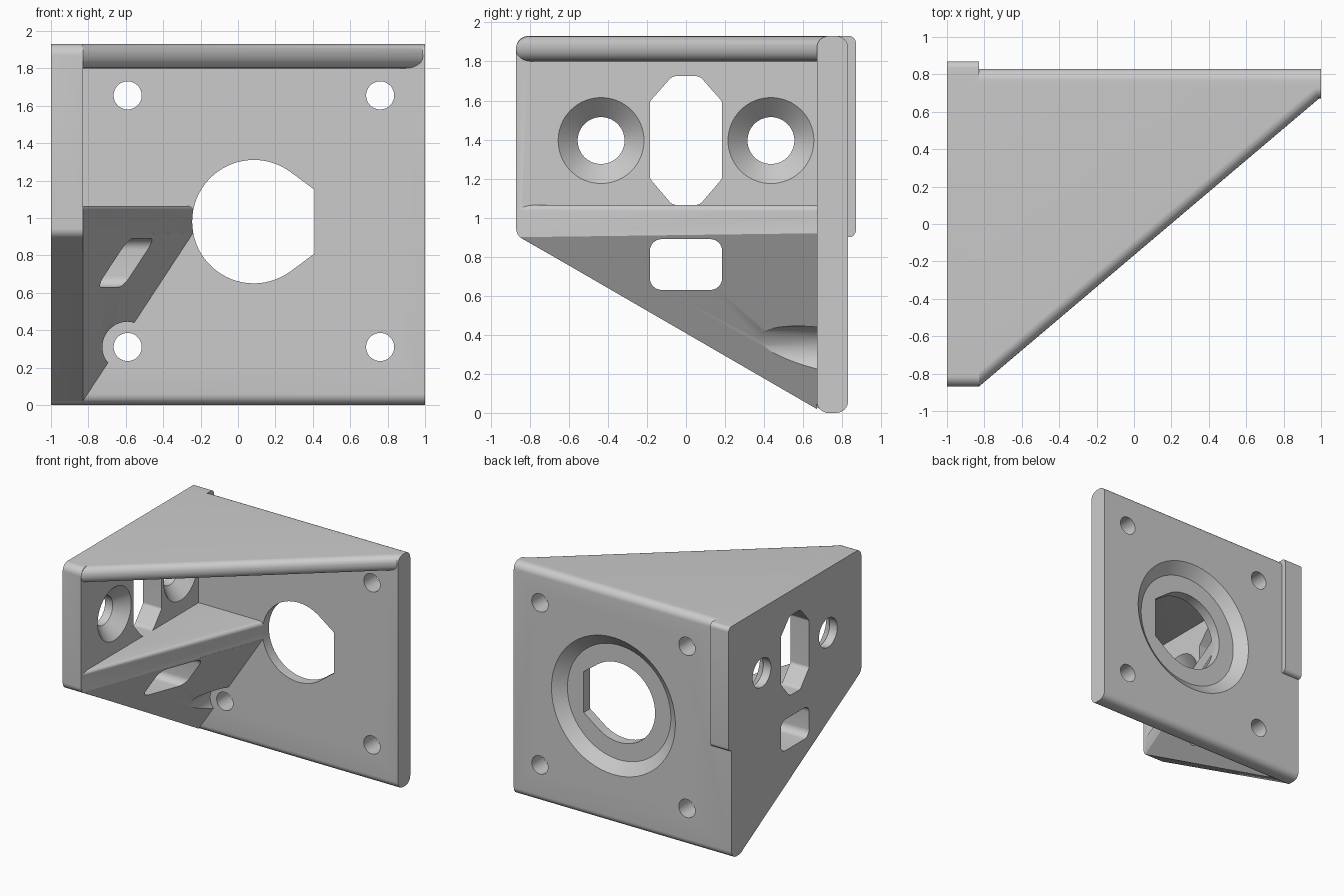
import bpy, bmesh, math
from mathutils import Vector, Matrix

cube = bpy.data.objects.get("Cube")
if cube:
    bpy.data.objects.remove(cube, do_unlink=True)

grey = bpy.data.materials.new("plain grey")
grey.use_nodes = True
COLOUR = (0.6, 0.6, 0.6, 1)
grey.diffuse_color = COLOUR
grey.node_tree.nodes["Principled BSDF"].inputs["Base Color"].default_value = COLOUR


def make(name, bm):
    bmesh.ops.recalc_face_normals(bm, faces=bm.faces)
    mesh = bpy.data.meshes.new(name)
    bm.to_mesh(mesh)
    bm.free()
    mesh.materials.append(grey)
    obj = bpy.data.objects.new(name, mesh)
    bpy.context.collection.objects.link(obj)
    return obj


def rounded(corners, steps=8):
    """Outline from (u, v, radius) corners, with arcs at the rounded ones."""
    out = []
    for i, (u, v, r) in enumerate(corners):
        p = Vector((u, v))
        if r == 0:
            out.append(p)
            continue
        a = (Vector(corners[i - 1][:2]) - p).normalized()
        b = (Vector(corners[(i + 1) % len(corners)][:2]) - p).normalized()
        half = a.angle(b) / 2
        centre = p + (a + b).normalized() * r / math.sin(half)
        start = (p + a * r / math.tan(half) - centre).normalized()
        end = (p + b * r / math.tan(half) - centre).normalized()
        out += [centre + start.slerp(end, k / steps) * r for k in range(steps + 1)]
    return out


def prism(name, outline, axis, lo, hi, bevel=None, radius=0):
    """Extrude an outline along an axis; optionally round edges chosen by a rule."""
    place = {"x": lambda u, v, w: (w, u, v),
             "y": lambda u, v, w: (u, w, v),
             "z": lambda u, v, w: (u, v, w)}[axis]
    bm = bmesh.new()
    face = bm.faces.new([bm.verts.new(place(u, v, lo)) for u, v in outline])
    ext = bmesh.ops.extrude_face_region(bm, geom=[face], use_keep_orig=True)["geom"]
    shift = Vector(place(0, 0, hi - lo))
    bmesh.ops.translate(bm, vec=shift, verts=[g for g in ext if isinstance(g, bmesh.types.BMVert)])
    if bevel:
        round_edges(bm, bevel, radius)
    return make(name, bm)


def round_edges(bm, rule, radius):
    bmesh.ops.bevel(bm, geom=[e for e in bm.edges if rule(e)], offset=radius,
                    segments=6, profile=0.5, affect="EDGES")


def diagonal(edge):
    """True for level edges running along the slanted front."""
    d = edge.verts[1].co - edge.verts[0].co
    return abs(d.z) < 0.001 and abs(d.x) > 0.1 and abs(d.y) > 0.1


def cone(name, axis, centre, r_lo, r_hi, lo, hi):
    """Cylinder or cone along x or y, centred on the other two coordinates."""
    bm = bmesh.new()
    bmesh.ops.create_cone(bm, cap_ends=True, segments=64, radius1=r_lo, radius2=r_hi, depth=hi - lo)
    mid = (lo + hi) / 2
    if axis == "x":
        turn = Matrix.Rotation(math.pi / 2, 4, "Y")
        pos = (mid, centre[0], centre[1])
    else:
        turn = Matrix.Rotation(-math.pi / 2, 4, "X")
        pos = (centre[0], mid, centre[1])
    bmesh.ops.transform(bm, matrix=Matrix.Translation(pos) @ turn, verts=bm.verts)
    return make(name, bm)


def combine(target, tools, operation):
    for tool in tools:
        mod = target.modifiers.new(tool.name, "BOOLEAN")
        mod.operation, mod.solver, mod.object = operation, "EXACT", tool
    bpy.context.view_layer.update()
    graph = bpy.context.evaluated_depsgraph_get()
    mesh = bpy.data.meshes.new_from_object(target.evaluated_get(graph))
    target.modifiers.clear()
    target.data = mesh
    for tool in tools:
        bpy.data.objects.remove(tool, do_unlink=True)


LEFT, WALL = -1.0, -0.83      # side plate thickness
INNER, BACK = 0.67, 0.83      # back plate thickness
TOP, R = 1.93, 0.06

# Main plates
bracket = prism("bracket", rounded([(INNER, 0, R), (BACK, 0, R), (BACK, TOP, R), (INNER, TOP, R)]),
                "x", LEFT, 1)
side = prism("side_plate", rounded([(-0.87, 0.91, R), (0.72, 0, 0), (0.77, 0, 0), (0.77, TOP, 0),
                                    (-0.87, TOP, R)]), "x", LEFT, WALL)
top = prism("top_plate", [(WALL, -0.87), (1, 0.68), (1, 0.77), (WALL, 0.77)], "z", 1.80, TOP,
            diagonal, R)
tab = prism("back_tab", rounded([(0.75, 0.9, 0), (0.87, 0.9, 0.035), (0.87, TOP, 0.035),
                                 (0.75, TOP, 0)]), "x", LEFT, WALL)

# Wedge-shaped rib in the inner corner
bm = bmesh.new()
for p in [(WALL, -0.85, 1.065), (WALL, INNER, 1.065), (-0.24, INNER, 1.065),
          (WALL, -0.85, 0.9), (WALL, INNER, 0.02), (-0.24, INNER, 0.92)]:
    bm.verts.new(p)
bmesh.ops.convex_hull(bm, input=bm.verts)
bmesh.ops.dissolve_limit(bm, angle_limit=0.01, verts=bm.verts, edges=bm.edges)
round_edges(bm, lambda e: diagonal(e) and e.verts[0].co.z > 1, 0.03)
rib = make("rib", bm)

combine(bracket, [side, top, tab, rib], "UNION")

cuts = []
# Corner screw holes, with head clearance through the rib
for x in (-0.59, 0.76):
    for z in (0.31, 1.655):
        cuts.append(cone("screw_hole", "y", (x, z), 0.075, 0.075, 0.5, 1))
cuts.append(cone("screw_clearance", "y", (-0.59, 0.31), 0.135, 0.135, -1, INNER))

# Centre hole with one flattened side, and the chamfered recess behind it
cx, cz, r = 0.085, 0.98, 0.33
arc = [math.radians(53 + 254 * i / 48) for i in range(49)]
outline = [(cx + r * math.cos(a), cz + r * math.sin(a)) for a in arc]
outline += [(0.41, cz - 0.17), (0.41, cz + 0.17)]
cuts.append(prism("centre_hole", outline, "y", 0.5, 1))
cuts.append(cone("recess", "y", (cx, cz), 0.475, 0.60, 0.755, 0.855))

# Countersunk holes and slots in the side plate
for y in (-0.435, 0.435):
    cuts.append(cone("bolt_hole", "x", (y, 1.395), 0.12, 0.12, -1.1, -0.7))
    cuts.append(cone("countersink", "x", (y, 1.395), 0.11, 0.23, -0.94, -0.82))
s = 0.185
tall = [(-s, 1.2, 0.03), (-0.07, 1.065, 0.05), (0.07, 1.065, 0.05), (s, 1.2, 0.03),
        (s, 1.595, 0.03), (0.07, 1.725, 0.05), (-0.07, 1.725, 0.05), (-s, 1.595, 0.03)]
low = [(-s, 0.63, R), (s, 0.63, R), (s, 0.89, R), (-s, 0.89, R)]
cuts.append(prism("tall_slot", rounded(tall), "x", -1.1, -0.7))
cuts.append(prism("low_slot", rounded(low), "x", -1.1, 0.2))
combine(bracket, cuts, "DIFFERENCE")

# Smooth the rounded edges and bores
bpy.ops.object.select_all(action="DESELECT")
bracket.select_set(True)
bpy.context.view_layer.objects.active = bracket
bpy.ops.object.shade_smooth_by_angle(angle=math.radians(25))
